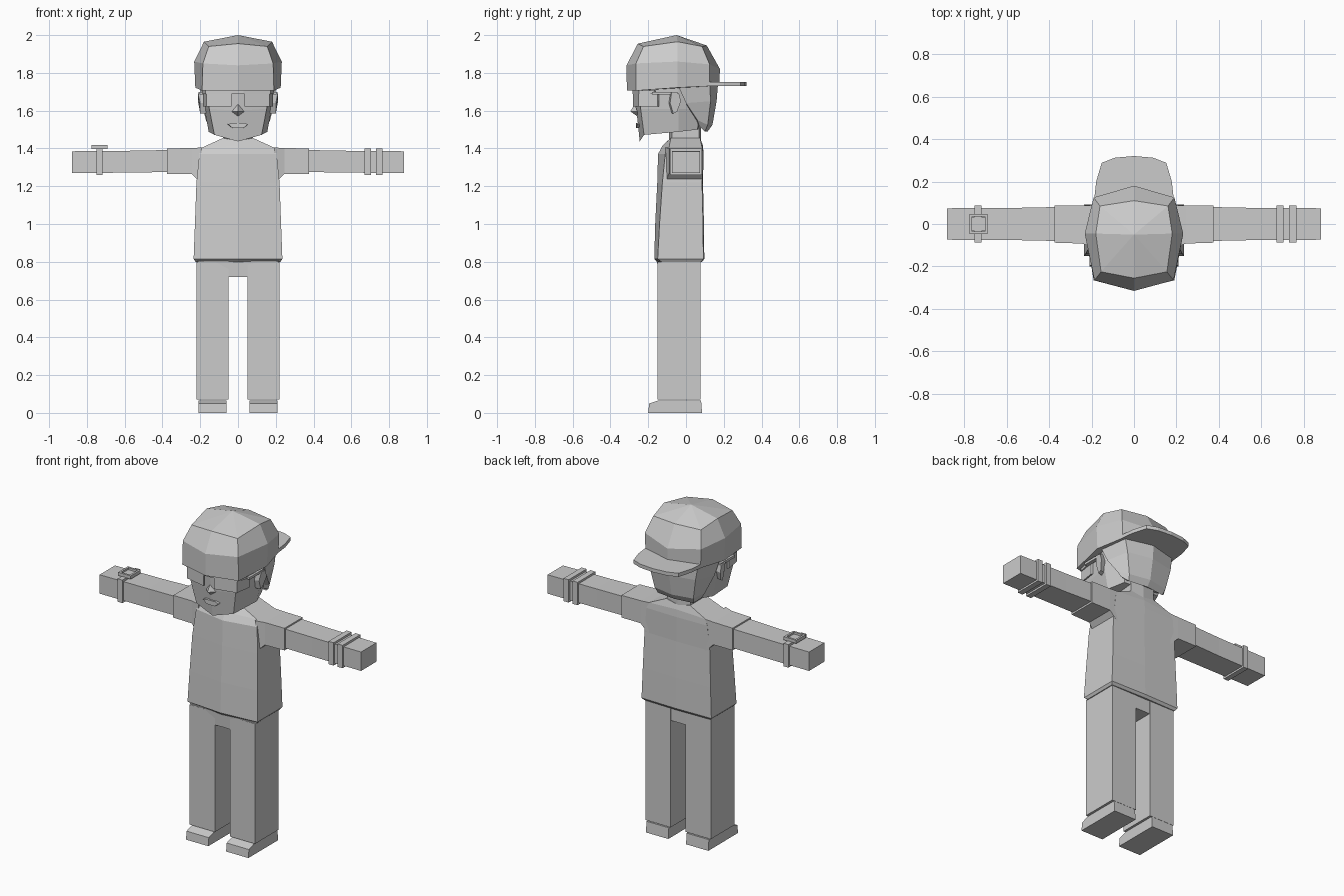
import bpy, bmesh

mat = bpy.data.materials.new("plain grey")
mat.diffuse_color = (0.6, 0.6, 0.6, 1)


def make(name, verts, faces):
    bm = bmesh.new()
    vs = [bm.verts.new(v) for v in verts]
    for f in faces:
        bm.faces.new([vs[i] for i in f])
    bmesh.ops.recalc_face_normals(bm, faces=bm.faces)
    me = bpy.data.meshes.new(name)
    bm.to_mesh(me)
    bm.free()
    me.materials.append(mat)
    ob = bpy.data.objects.new(name, me)
    bpy.context.collection.objects.link(ob)
    return ob


def loft(name, rings, apex=None):
    """Skin closed rings of equal length, with end caps or a top point."""
    n = len(rings[0])
    verts = [p for r in rings for p in r]
    faces = [(k * n + i, k * n + (i + 1) % n, (k + 1) * n + (i + 1) % n, (k + 1) * n + i)
             for k in range(len(rings) - 1) for i in range(n)]
    faces.append(tuple(range(n)))
    t = (len(rings) - 1) * n
    if apex:
        verts.append(apex)
        faces += [(t + i, t + (i + 1) % n, len(verts) - 1) for i in range(n)]
    else:
        faces.append(tuple(t + i for i in range(n)))
    return make(name, verts, faces)


def sym(half):
    """Complete a ring from its right half, front centre to back centre."""
    return half + [(-x, y, z) for x, y, z in reversed(half) if abs(x) > 1e-5]


def box(name, x0, x1, y0, y1, z0, z1):
    ring = lambda z: [(x0, y0, z), (x1, y0, z), (x1, y1, z), (x0, y1, z)]
    return loft(name, [ring(z0), ring(z1)])


def xring(x, y0, y1, z0, z1):
    return [(x, y0, z0), (x, y1, z0), (x, y1, z1), (x, y0, z1)]


def plate(name, path, z0, z1, t=0.008):
    """Thin upright strip following an xy path."""
    rings = [[(x, y, z0), (x, y, z1), (x * 0.96, y + t, z1), (x * 0.96, y + t, z0)]
             for x, y in path]
    return loft(name, rings)


# shirt body: half width, front centre y, front corner y, back y, height
shirt = []
for w, fc, f, b, z, lift in [(0.225, -0.155, -0.13, 0.08, 0.80, 0), (0.235, -0.168, -0.15, 0.092, 0.815, 0),
                             (0.228, -0.163, -0.14, 0.09, 1.0, 0), (0.22, -0.152, -0.125, 0.085, 1.22, 0),
                             (0.205, -0.148, -0.11, 0.088, 1.37, 0.0), (0.19, -0.125, -0.09, 0.085, 1.405, 0.01),
                             (0.08, -0.098, -0.08, 0.075, 1.455, -0.015)]:
    shirt.append(sym([(0, fc, z + lift), (w, f, z), (w, b, z), (0, b + 0.005, z + lift)]))
loft("shirt", shirt)

# neck
loft("neck", [sym([(0, -0.09, z), (0.08, -0.075, z), (0.08, 0.07, z), (0, 0.08, z)])
              for z in (1.42, 1.55)])

# hips, tapering to the crotch
loft("hips", [sym([(0, -0.145, 0.72), (0.06, -0.148, 0.72), (0.06, 0.074, 0.72), (0, 0.074, 0.72)]),
              sym([(0, -0.153, 0.805), (0.222, -0.148, 0.805), (0.222, 0.075, 0.805), (0, 0.075, 0.805)])])

for s, side in ((1, "left"), (-1, "right")):
    # leg and wedge-toed shoe
    box(side + "_leg", s * 0.05, s * 0.22, -0.15, 0.076, 0.07, 0.80)
    profile = [(-0.2, 0), (0.085, 0), (0.08, 0.066), (-0.145, 0.066), (-0.195, 0.05)]
    loft(side + "_shoe", [[(s * x, y, z) for y, z in profile] for x in (0.06, 0.21)])
    # sleeve, flared where it meets the body
    loft(side + "_sleeve", [xring(s * 0.19, -0.11, 0.086, 1.21, 1.405),
                            xring(s * 0.245, -0.092, 0.087, 1.265, 1.402),
                            xring(s * 0.375, -0.088, 0.087, 1.265, 1.4)])
    # arm and hand block
    loft(side + "_arm", [xring(s * 0.36, -0.08, 0.08, 1.276, 1.392),
                         xring(s * 0.55, -0.076, 0.076, 1.272, 1.388),
                         xring(s * 0.88, -0.074, 0.074, 1.27, 1.385)])

# bracelets and watch
for i, x in enumerate((0.67, 0.73)):
    box(f"bracelet_{i + 1}", x, x + 0.034, -0.086, 0.086, 1.26, 1.399)
box("watch_strap", -0.75, -0.718, -0.086, 0.086, 1.26, 1.4)
box("watch_face", -0.765, -0.7, -0.034, 0.034, 1.398, 1.406)
for y in (-0.047, 0.035):
    box("watch_rim", -0.775, -0.69, y, y + 0.012, 1.398, 1.418)
for x in (-0.775, -0.702):
    box("watch_rim_side", x, x + 0.012, -0.035, 0.035, 1.398, 1.418)

# head, chin to under the cap
loft("head", [
    sym([(0, -0.245, 1.437), (0.125, -0.222, 1.472), (0.155, -0.04, 1.488), (0.12, 0.06, 1.5), (0, 0.07, 1.5)]),
    sym([(0, -0.262, 1.6), (0.152, -0.24, 1.61), (0.178, -0.04, 1.61), (0.14, 0.08, 1.61), (0, 0.11, 1.61)]),
    sym([(0, -0.275, 1.76), (0.165, -0.245, 1.76), (0.19, -0.04, 1.76), (0.15, 0.09, 1.76), (0, 0.13, 1.76)])])

# hair shell around the back, with a slanted front edge
loft("hair", [
    sym([(0, 0.06, 1.5), (0.155, 0.07, 1.52), (0.12, 0.1, 1.49), (0, 0.115, 1.49)]),
    sym([(0, 0.05, 1.53), (0.17, 0.06, 1.55), (0.13, 0.115, 1.525), (0, 0.14, 1.525)]),
    sym([(0, 0.0, 1.64), (0.192, 0.0, 1.64), (0.155, 0.13, 1.65), (0, 0.162, 1.65)]),
    sym([(0, -0.05, 1.75), (0.205, -0.05, 1.75), (0.17, 0.125, 1.75), (0, 0.17, 1.75)])])

# cap crown
loft("cap_crown", [
    sym([(0, -0.313, 1.706), (0.19, -0.265, 1.706), (0.226, -0.045, 1.722), (0.185, 0.125, 1.73), (0, 0.175, 1.73)]),
    sym([(0, -0.315, 1.84), (0.186, -0.265, 1.85), (0.232, -0.045, 1.86), (0.19, 0.125, 1.845), (0, 0.18, 1.82)]),
    sym([(0, -0.255, 1.955), (0.155, -0.225, 1.94), (0.18, -0.045, 1.965), (0.16, 0.085, 1.94), (0, 0.11, 1.945)])],
    apex=(0, -0.05, 2.0))

# backward brim
outline = [(0.0, 0.1), (0.19, 0.09), (0.178, 0.2), (0.152, 0.288), (0.09, 0.312), (0, 0.32)]
loft("cap_brim", [sym([(x, y, z) for x, y in outline]) for z in (1.73, 1.752)])

# nose and mouth
make("nose", [(0, -0.27, 1.635), (0.033, -0.258, 1.595), (-0.033, -0.258, 1.595), (0, -0.295, 1.597),
              (0, -0.258, 1.57)], [(0, 3, 1), (0, 2, 3), (1, 3, 4), (2, 4, 3), (0, 1, 4, 2)])
loft("mouth", [[(x * k, y + abs(x) * 0.15, z) for x, z in
                [(-0.055, 1.528), (-0.03, 1.536), (0.03, 1.536), (0.055, 1.528), (0.03, 1.508), (-0.03, 1.508)]]
               for k, y in ((1, -0.25), (0.95, -0.268))])

# glasses: top bar, lenses, temples; plus ears
plate("glasses_bar", [(-0.19, -0.17), (-0.172, -0.25), (-0.03, -0.284), (0.03, -0.284), (0.172, -0.25),
                      (0.19, -0.17)], 1.688, 1.706)
for s, side in ((1, "left"), (-1, "right")):
    plate(side + "_lens", [(s * 0.035, -0.281), (s * 0.168, -0.251), (s * 0.184, -0.15)], 1.622, 1.69)
    box(side + "_temple", s * 0.182, s * 0.205, -0.18, -0.045, 1.685, 1.7)
    rim = [(-0.045, 1.69), (-0.085, 1.695), (-0.092, 1.64), (-0.075, 1.585), (-0.055, 1.595), (-0.035, 1.65)]
    loft(side + "_ear", [[(s * 0.17, y, z) for y, z in rim],
                         [(s * 0.2 + s * 0.012 * (z > 1.64), y + 0.008, z) for y, z in rim]])
